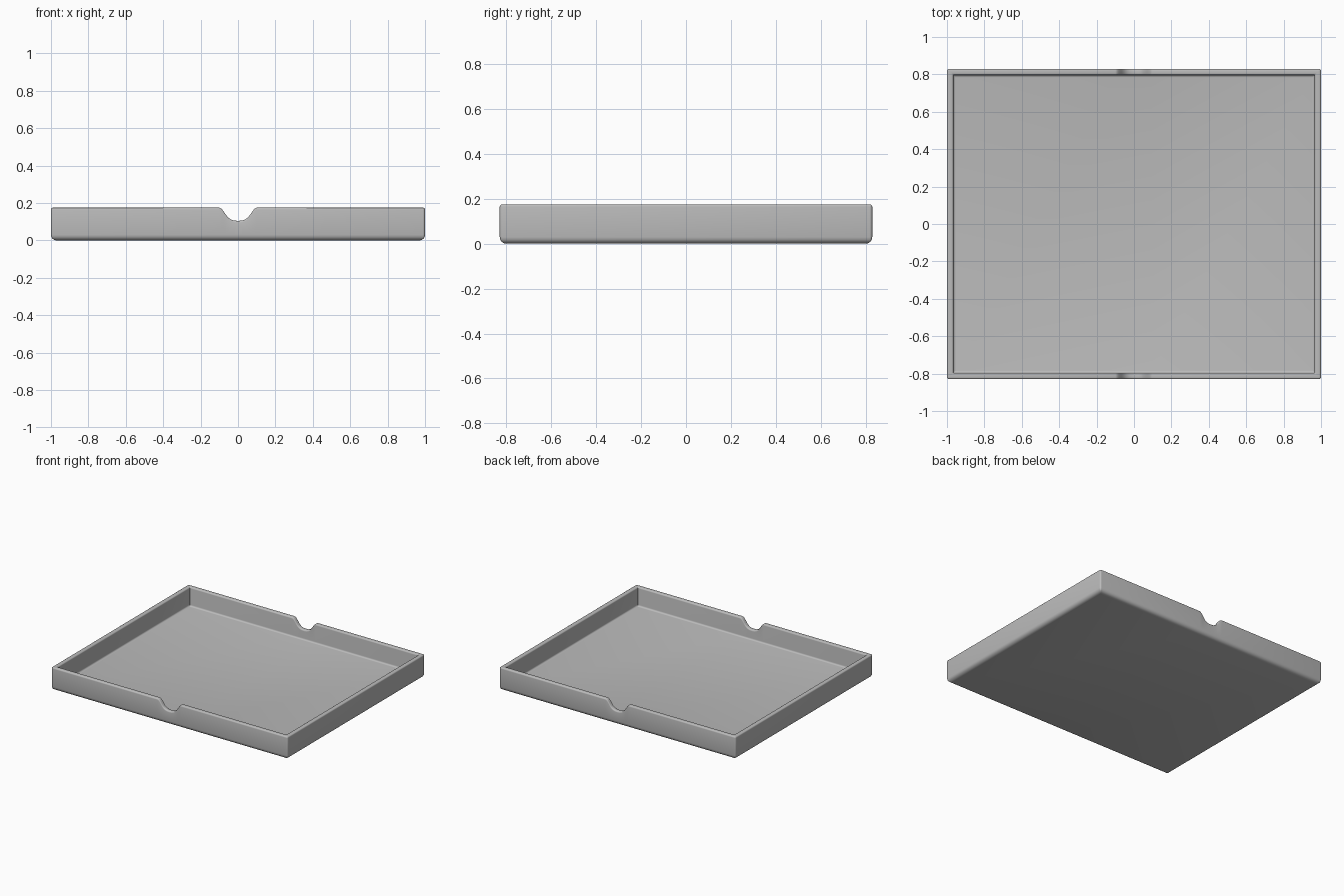
import bpy, bmesh
from math import sin, cos, pi, radians

cube = bpy.data.objects.get("Cube")
if cube:
    bpy.data.objects.remove(cube, do_unlink=True)

HALF_X, HALF_Y, HEIGHT = 1.0, 0.83, 0.175
WALL, FLOOR = 0.034, 0.03
FOOT_R, RIM_R, FILLET_R, CORNER_R = 0.03, 0.01, 0.012, 0.012

# Half outline of the finger notch: distance from centre, depth below the rim
NOTCH = [(0.1, 0), (0.092, 0.003), (0.085, 0.009), (0.075, 0.022), (0.065, 0.037),
         (0.053, 0.052), (0.038, 0.063), (0.02, 0.069), (0, 0.07)]
NOTCH_FULL = [(-x, d) for x, d in NOTCH] + [(x, d) for x, d in NOTCH[-2::-1]]


def arc(cx, cz, r, start, end, steps=4):
    """Points on an arc, angles in degrees."""
    angles = [radians(start + (end - start) * i / steps) for i in range(steps + 1)]
    return [(cx + r * cos(a), cz + r * sin(a)) for a in angles]


# Wall cross-section as (inset, z): foot, rounded rim, inner fillet
foot = arc(FOOT_R, FOOT_R, FOOT_R, 270, 180)
rim = (arc(RIM_R, HEIGHT - RIM_R, RIM_R, 180, 90)
       + arc(WALL - RIM_R, HEIGHT - RIM_R, RIM_R, 90, 0))
fillet = arc(WALL + FILLET_R, FLOOR + FILLET_R, FILLET_R, 180, 270)
profile = ([(d, z, 0) for d, z in foot] + [(d, z, 1) for d, z in rim]
           + [(d, z, 0) for d, z in fillet])


def ring(inset, z, follows_notch):
    """Rounded rectangle at one inset, dipping at the front and back notches."""
    r = max(CORNER_R - inset, 0.004)
    cx, cy = HALF_X - inset - r, HALF_Y - inset - r
    points = []
    for sx, sy, start in ((-1, -1, 180), (1, -1, 270), (1, 1, 0), (-1, 1, 90)):
        points += [(x, y, z) for x, y in arc(sx * cx, sy * cy, r, start, start + 90)]
        if sx == sy:
            points += [(-sy * x, sy * (HALF_Y - inset), z - d * follows_notch)
                       for x, d in NOTCH_FULL]
    return points


# Tray
bm = bmesh.new()
rings = [[bm.verts.new(p) for p in ring(*section)] for section in profile]
for low, high in zip(rings, rings[1:]):
    for i in range(len(low)):
        j = (i + 1) % len(low)
        bm.faces.new((low[i], low[j], high[j], high[i]))
bm.faces.new(rings[0][::-1])
bm.faces.new(rings[-1])
bmesh.ops.recalc_face_normals(bm, faces=bm.faces)

mesh = bpy.data.meshes.new("tray")
bm.to_mesh(mesh)
bm.free()
tray = bpy.data.objects.new("tray", mesh)
bpy.context.collection.objects.link(tray)

# Plain grey
grey = bpy.data.materials.new("grey")
grey.use_nodes = True
colour = (0.5, 0.5, 0.5, 1)
grey.diffuse_color = colour
grey.node_tree.nodes["Principled BSDF"].inputs["Base Color"].default_value = colour
mesh.materials.append(grey)

bpy.ops.object.select_all(action="DESELECT")
tray.select_set(True)
bpy.context.view_layer.objects.active = tray
bpy.ops.object.shade_smooth_by_angle(angle=radians(35))
